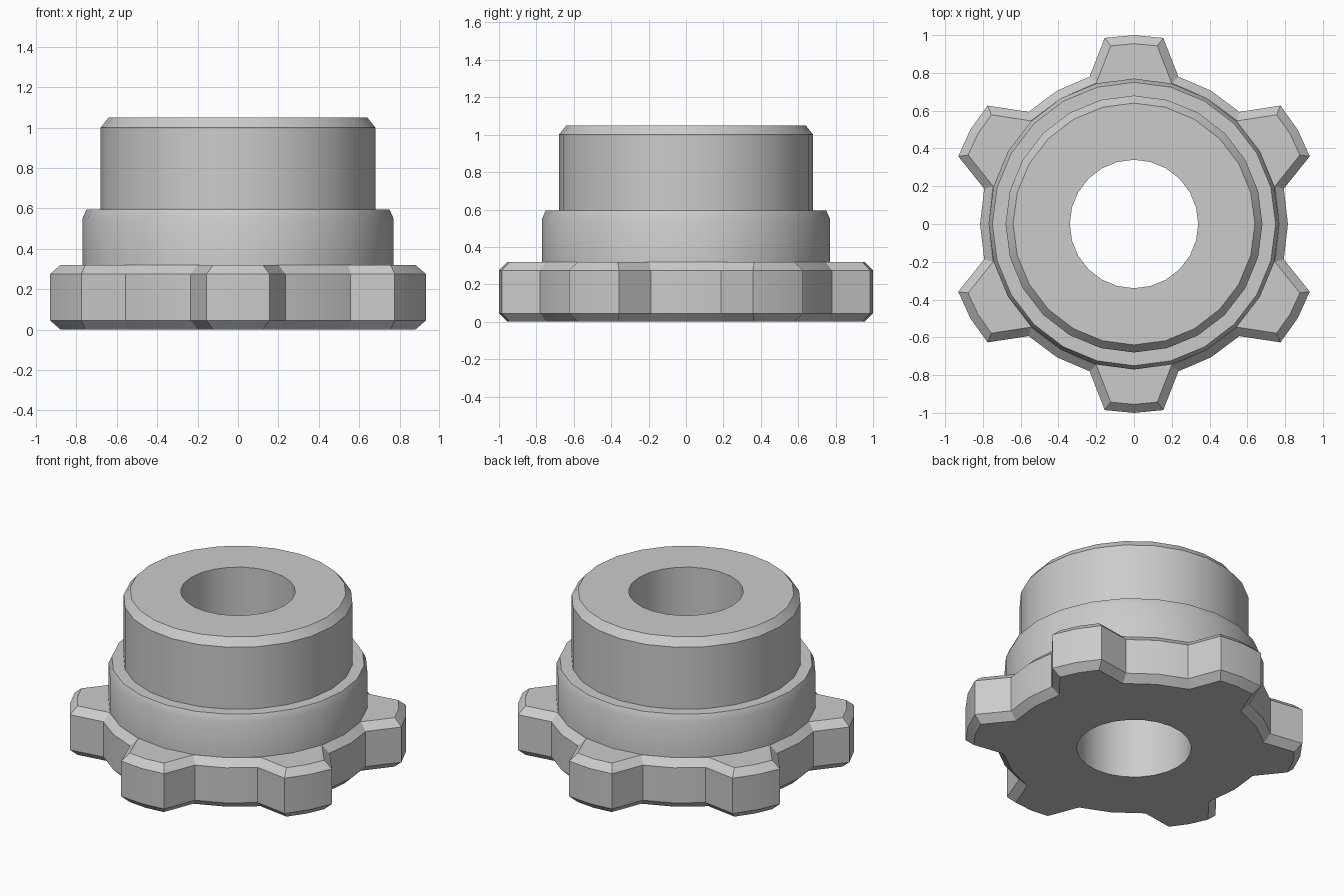
import bpy, bmesh, math
from mathutils import Vector, Matrix

cube = bpy.data.objects.get("Cube")
if cube:
    bpy.data.objects.remove(cube, do_unlink=True)

SEGMENTS = 24
BORE = 0.34
CHAMFER = 0.045
HEIGHT = 0.32

grey = bpy.data.materials.new("plain grey")
grey.use_nodes = True
colour = (0.6, 0.6, 0.6, 1)
grey.diffuse_color = colour
grey.node_tree.nodes["Principled BSDF"].inputs["Base Color"].default_value = colour


def finish(bm, name):
    bmesh.ops.recalc_face_normals(bm, faces=bm.faces)
    mesh = bpy.data.meshes.new(name)
    bm.to_mesh(mesh)
    bm.free()
    mesh.materials.append(grey)
    obj = bpy.data.objects.new(name, mesh)
    bpy.context.collection.objects.link(obj)
    bpy.ops.object.select_all(action='DESELECT')
    obj.select_set(True)
    bpy.context.view_layer.objects.active = obj
    bpy.ops.object.shade_smooth_by_angle(angle=math.radians(30))


def circle(radius):
    steps = [math.tau * i / SEGMENTS for i in range(SEGMENTS)]
    return [Vector((radius * math.cos(a), radius * math.sin(a))) for a in steps]


def add_ring(bm, points, z):
    return [bm.verts.new((p.x, p.y, z)) for p in points]


def bridge(bm, low, high):
    n = len(low)
    for i in range(n):
        j = (i + 1) % n
        bm.faces.new((low[i], low[j], high[j], high[i]))


def loop_edges(bm, ring):
    pairs = zip(ring, ring[1:] + ring[:1])
    return [bm.edges.get(p) or bm.edges.new(p) for p in pairs]


def inset(points, d):
    """Offset a counter-clockwise outline inwards with mitred corners."""
    result = []
    for i, p in enumerate(points):
        a = (p - points[i - 1]).normalized()
        b = (points[(i + 1) % len(points)] - p).normalized()
        na, nb = Vector((a.y, -a.x)), Vector((b.y, -b.x))
        result.append(p - (na + nb) * d / (1 + na.dot(nb)))
    return result


# Six-toothed flange with chamfered rims
half_tooth = [(0.235, 0.78), (0.155, 0.985), (0, 1.0), (-0.155, 0.985), (-0.235, 0.78)]
valley = Matrix.Rotation(math.radians(30), 2) @ Vector((0, 0.815))
sector = [Vector(p) for p in half_tooth] + [valley]
outline = []
for k in range(6):
    turn = Matrix.Rotation(math.radians(60 * k), 2)
    outline += [turn @ p for p in sector]
rim = inset(outline, CHAMFER)

bm = bmesh.new()
levels = [(rim, 0), (outline, CHAMFER), (outline, HEIGHT - CHAMFER), (rim, HEIGHT)]
rings = [add_ring(bm, points, z) for points, z in levels]
for low, high in zip(rings, rings[1:]):
    bridge(bm, low, high)
for outer, radius, z in ((rings[0], BORE, 0), (rings[-1], 0.70, HEIGHT)):
    inner = add_ring(bm, circle(radius), z)
    edges = loop_edges(bm, outer) + loop_edges(bm, inner)
    bmesh.ops.triangle_fill(bm, use_beauty=True, use_dissolve=False, edges=edges)
finish(bm, "toothed_flange")

# Stepped hub with through bore
profile = [(BORE, 0), (BORE, 1.05), (0.64, 1.05), (0.68, 1.0), (0.68, 0.595),
           (0.75, 0.595), (0.77, 0.55), (0.77, 0.30)]
bm = bmesh.new()
rings = [add_ring(bm, circle(r), z) for r, z in profile]
for low, high in zip(rings, rings[1:]):
    bridge(bm, low, high)
finish(bm, "stepped_hub")
